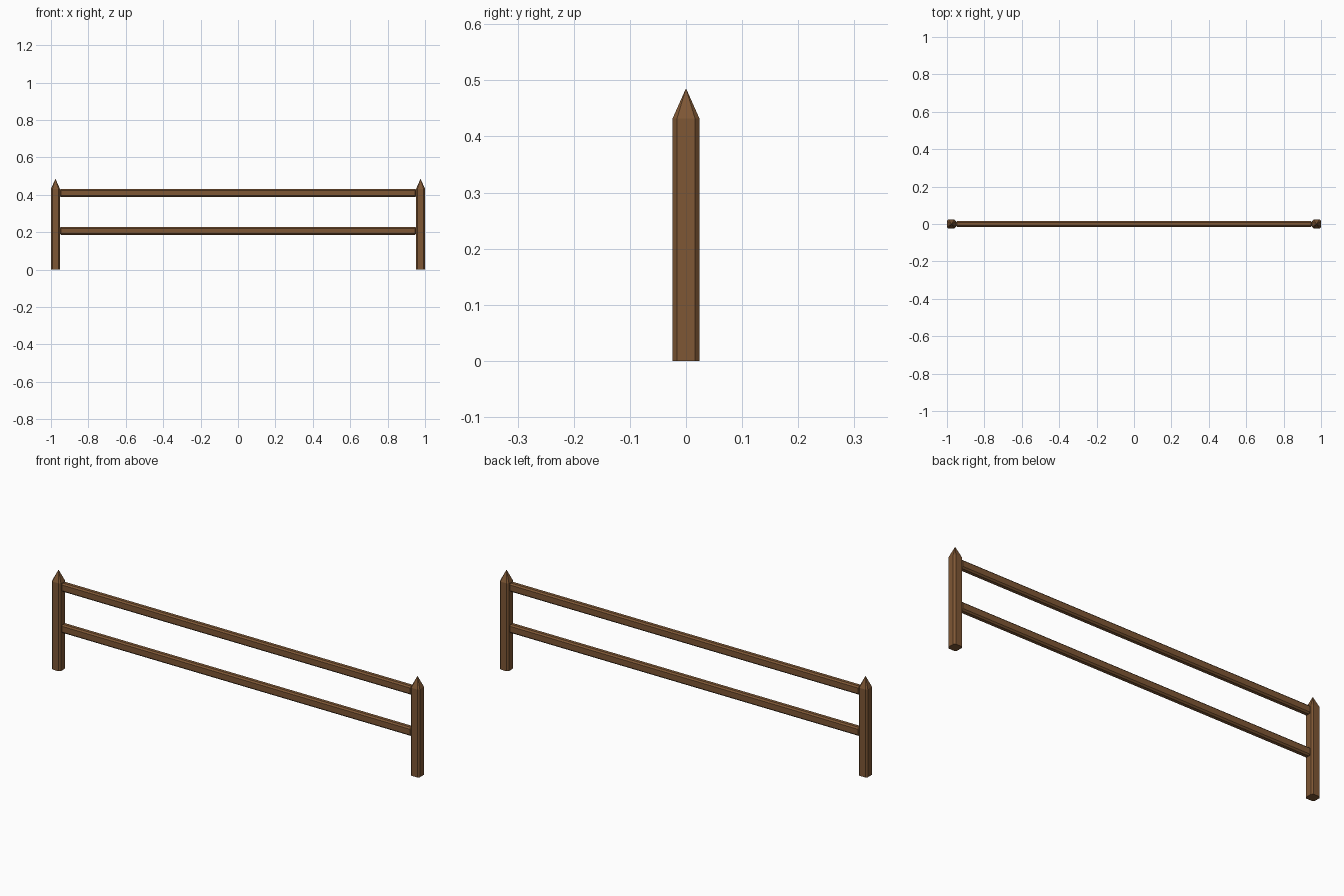
import bpy
import bmesh

cube = bpy.data.objects.get("Cube")
if cube:
    bpy.data.objects.remove(cube, do_unlink=True)

wood = bpy.data.materials.new("brown wood")
wood.use_nodes = True
color = (0.21, 0.095, 0.035, 1)
wood.diffuse_color = color
bsdf = wood.node_tree.nodes["Principled BSDF"]
bsdf.inputs["Base Color"].default_value = color
bsdf.inputs["Roughness"].default_value = 0.9

POST_HALF, SHOULDER, TIP = 0.024, 0.432, 0.486
RAIL_LENGTH, RAIL_DEPTH, RAIL_HEIGHT = 1.908, 0.03, 0.042


def add_object(name, bm, location):
    bmesh.ops.recalc_face_normals(bm, faces=bm.faces)
    mesh = bpy.data.meshes.new(name)
    bm.to_mesh(mesh)
    bm.free()
    mesh.materials.append(wood)
    obj = bpy.data.objects.new(name, mesh)
    obj.location = location
    bpy.context.collection.objects.link(obj)


def add_post(name, x):
    # Square post with chamfered corners and a pointed top
    bm = bmesh.new()
    h, c = POST_HALF, POST_HALF - 0.008
    outline = [(h, -c), (h, c), (c, h), (-c, h), (-h, c), (-h, -c), (-c, -h), (c, -h)]
    lower = [bm.verts.new((px, py, 0)) for px, py in outline]
    upper = [bm.verts.new((px, py, SHOULDER)) for px, py in outline]
    tip = bm.verts.new((0, 0, TIP))
    bm.faces.new(lower[::-1])
    for i in range(len(outline)):
        j = (i + 1) % len(outline)
        bm.faces.new((lower[i], lower[j], upper[j], upper[i]))
        bm.faces.new((upper[i], upper[j], tip))
    add_object(name, bm, (x, 0, 0))


def add_rail(name, z):
    # Long bar with every edge chamfered
    bm = bmesh.new()
    bmesh.ops.create_cube(bm, size=1)
    bmesh.ops.scale(bm, vec=(RAIL_LENGTH, RAIL_DEPTH, RAIL_HEIGHT), verts=bm.verts)
    bmesh.ops.bevel(bm, geom=bm.edges[:], offset=0.007, offset_type='OFFSET',
                    segments=1, profile=0.5, affect='EDGES')
    add_object(name, bm, (0, 0, z))


for side, sign in (("left", 1), ("right", -1)):
    add_post(side + "_post", sign * (1 - POST_HALF))

for level, z in (("upper", 0.41), ("lower", 0.207)):
    add_rail(level + "_rail", z)
